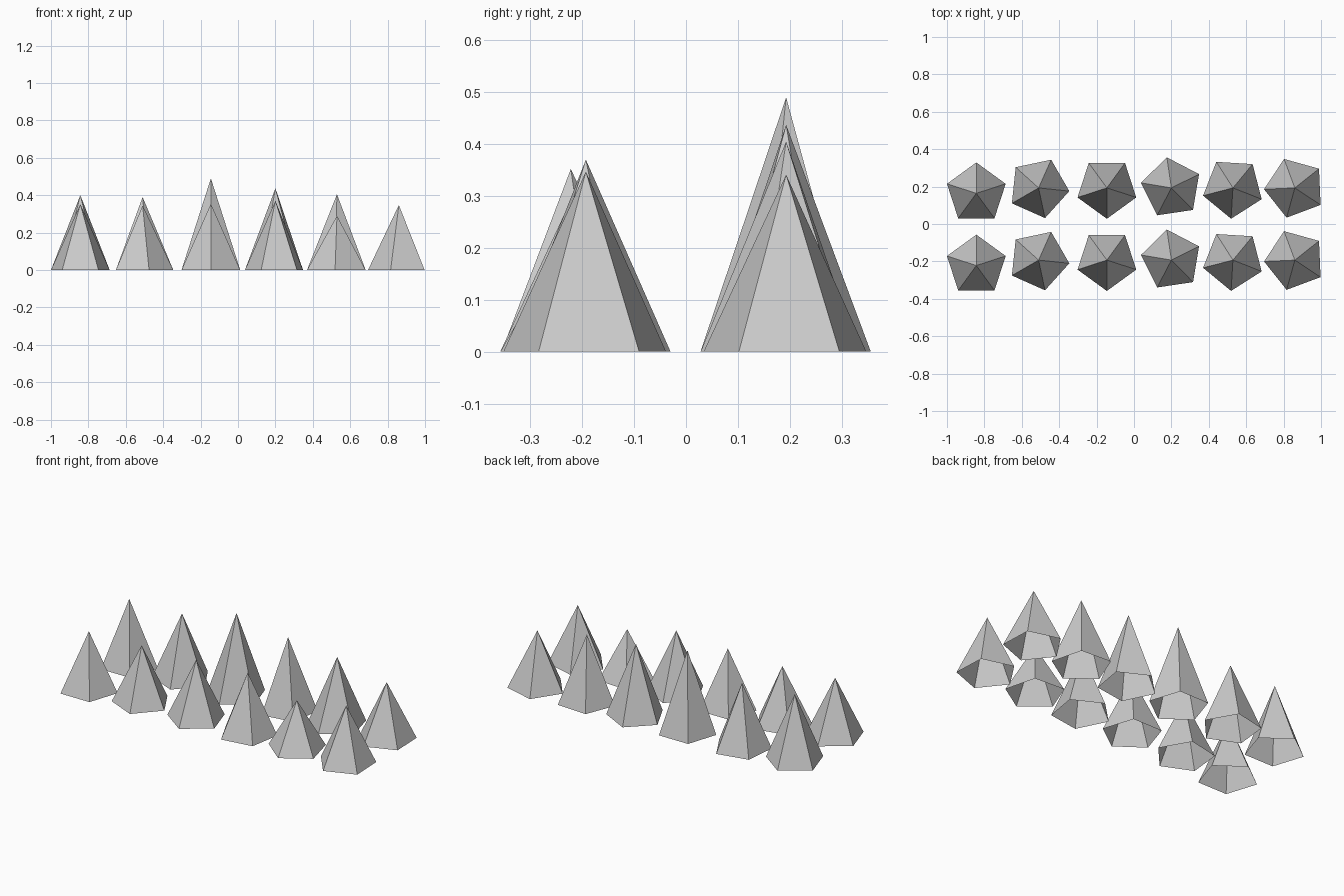
import bpy, bmesh, math
from mathutils import Matrix

if "Cube" in bpy.data.objects:
    bpy.data.objects.remove(bpy.data.objects["Cube"])

RADIUS = 0.165
ROW_Y = 0.193

# per column: x, turn (degrees), y shift, back height, front height
COLUMNS = [
    (-0.843, 90.0, -0.029, 0.400, 0.352),
    (-0.510, 66.0, 0.0, 0.390, 0.345),
    (-0.145, 54.0, 0.0, 0.490, 0.354),
    (0.200, 26.5, 0.0, 0.437, 0.370),
    (0.529, 50.5, 0.0, 0.405, 0.290),
    (0.860, 38.5, 0.0, 0.341, 0.347),
]


def five_sided_cone(name, x, y, height, turn):
    """Flat-shaded pentagonal cone, open underneath, standing on z = 0."""
    bm = bmesh.new()
    apex = bm.verts.new((0, 0, height))
    ring = []
    for i in range(5):
        a = math.radians(turn + 72 * i)
        ring.append(bm.verts.new((RADIUS * math.cos(a), RADIUS * math.sin(a), 0)))
    for i in range(5):
        bm.faces.new((ring[i], ring[(i + 1) % 5], apex))
    mesh = bpy.data.meshes.new(name)
    bm.to_mesh(mesh)
    bm.free()
    obj = bpy.data.objects.new(name, mesh)
    obj.matrix_world = Matrix.Translation((x, y, 0))
    bpy.context.collection.objects.link(obj)


# two rows of cones
for n, (x, turn, shift, back_h, front_h) in enumerate(COLUMNS, 1):
    five_sided_cone(f"back_cone_{n}", x, ROW_Y + shift, back_h, turn)
    five_sided_cone(f"front_cone_{n}", x, -ROW_Y + shift, front_h, turn)
